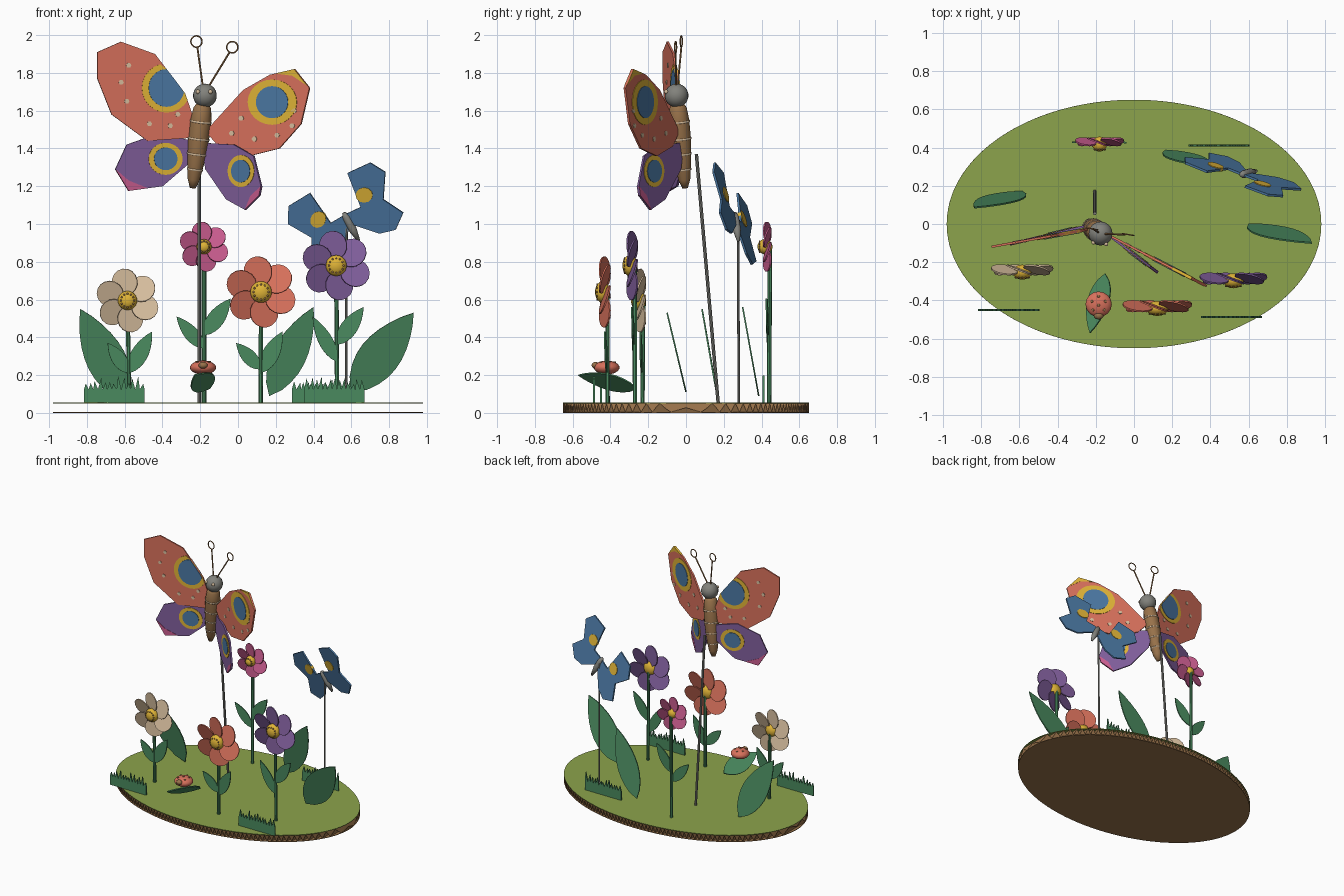
import bpy, bmesh, math, random
from mathutils import Vector as V, Matrix

if "Cube" in bpy.data.objects:
    bpy.data.objects.remove(bpy.data.objects["Cube"])

random.seed(4)

def mat(name, r, g, b):
    m = bpy.data.materials.new(name)
    m.diffuse_color = [((c / 255 + 0.055) / 1.055) ** 2.4 for c in (r, g, b)] + [1]
    m.use_nodes = True
    m.node_tree.nodes["Principled BSDF"].inputs["Base Color"].default_value = m.diffuse_color
    return m

GRASS, LEAF = mat("meadow green", 140, 164, 76), mat("leaf green", 74, 138, 95)
CORAL, PURPLE = mat("coral", 216, 113, 92), mat("purple", 128, 94, 155)
BLUE, YELLOW = mat("blue", 75, 120, 163), mat("yellow", 224, 180, 55)
CREAM, PINK = mat("cream", 215, 190, 158), mat("pink", 200, 92, 142)
BROWN, GREY = mat("cardboard brown", 152, 114, 74), mat("grey", 130, 130, 124)

def make(name, verts, faces, m, smooth=False):
    me = bpy.data.meshes.new(name)
    me.from_pydata([tuple(v) for v in verts], [], faces)
    bm = bmesh.new()
    bm.from_mesh(me)
    bmesh.ops.recalc_face_normals(bm, faces=bm.faces)
    bm.to_mesh(me)
    bm.free()
    me.materials.append(m)
    for p in me.polygons:
        p.use_smooth = smooth
    ob = bpy.data.objects.new(name, me)
    bpy.context.collection.objects.link(ob)
    return ob

def plate(name, pts, normal, t, m):
    """Flat cut-out of 3D outline pts with thickness t along normal."""
    n, k = V(normal).normalized() * t / 2, len(pts)
    verts = [V(p) - n for p in pts] + [V(p) + n for p in pts]
    faces = [list(range(k)), list(range(k, 2 * k))[::-1]]
    faces += [[i, (i + 1) % k, k + (i + 1) % k, k + i] for i in range(k)]
    return make(name, verts, faces, m)

def lathe(name, p, q, profile, m, sides=12, smooth=True):
    """Surface of revolution from p to q; profile = (fraction, radius)."""
    p, q = V(p), V(q)
    rot = (q - p).to_track_quat('Z', 'Y')
    verts, faces = [], []
    for t, r in profile:
        for i in range(sides):
            a = math.tau * i / sides
            verts.append(p.lerp(q, t) + rot @ V((r * math.cos(a), r * math.sin(a), 0)))
    for j in range(len(profile) - 1):
        for i in range(sides):
            k = (i + 1) % sides
            faces.append([j * sides + i, j * sides + k, (j + 1) * sides + k, (j + 1) * sides + i])
    faces += [list(range(sides))[::-1], [(len(profile) - 1) * sides + i for i in range(sides)]]
    return make(name, verts, faces, m, smooth)

def rod(name, p, q, r, m):
    return lathe(name, p, q, [(0, r), (1, r)], m, 8, False)

def ball(name, c, size, m, seg=16):
    bm = bmesh.new()
    bmesh.ops.create_uvsphere(bm, u_segments=seg, v_segments=seg // 2 + 1, radius=1,
                              matrix=Matrix.Translation(c) @ Matrix.Diagonal((*size, 1)))
    me = bpy.data.meshes.new(name)
    bm.to_mesh(me)
    bm.free()
    me.materials.append(m)
    for p in me.polygons:
        p.use_smooth = True
    ob = bpy.data.objects.new(name, me)
    bpy.context.collection.objects.link(ob)
    return ob

def leaf(name, base, tip, hw, normal, t=0.008):
    base, tip = V(base), V(tip)
    side = V(normal).cross(tip - base).normalized()
    n = 9
    half = [(i / n, hw * math.sin(math.pi * (i / n) ** 0.85) ** 0.85) for i in range(1, n)]
    pts = [base] + [base.lerp(tip, f) + side * w for f, w in half] + [tip]
    pts += [base.lerp(tip, f) - side * w for f, w in half[::-1]]
    return plate(name, pts, side.cross(tip - base), t, LEAF)

# Corrugated cardboard base: two sheets with a wave sheet between
A, B = 0.98, 0.65
def oval(z):
    return [(A * math.cos(math.tau * i / 96), B * math.sin(math.tau * i / 96), z) for i in range(96)]
plate("base_top_sheet", oval(0.053), (0, 0, 1), 0.004, GRASS)
plate("base_bottom_sheet", oval(0.002), (0, 0, 1), 0.004, BROWN)
N, wave = 260, []
for i in range(N + 1):
    x = -A + 2 * A * i / N
    y = B * math.sqrt(max(0.00001, 1 - (x / A) ** 2))
    z = 0.0275 + 0.0235 * math.sin(i * math.pi / 2)
    wave += [(x, -y, z), (x, y, z)]
make("base_wave_sheet", wave, [[2 * i, 2 * i + 1, 2 * i + 3, 2 * i + 2] for i in range(N)], BROWN)

# Flowers: centre, radius, colour, stem foot, leaf roots (z) and leaf tips (x, z)
def flower(tag, c, R, m, foot, left, right):
    c = V(c)
    rod(tag + "_stem", foot, c + V((0, 0.014, 0)), 0.012, LEAF)
    for i in range(6):
        a = math.pi / 2 + 0.15 + i * math.tau / 6
        rad, tan = V((math.cos(a), 0, math.sin(a))), V((-math.sin(a), 0, math.cos(a)))
        tan = (tan * math.cos(0.36) + V((0, math.sin(0.36), 0))).normalized()
        pts = [c + rad * R * (0.58 + 0.42 * math.cos(b)) + tan * R * 0.42 * math.sin(b)
               for b in [math.tau * k / 16 for k in range(16)]]
        plate(tag + "_petal", pts, rad.cross(tan), 0.008, m)
    r = R * 0.3
    ball(tag + "_centre", c + V((0, -0.012, 0)), (r, 0.04, r), YELLOW)
    for i in range(12):
        a = math.tau * i / 12
        ball(tag + "_seed", c + V((0.7 * r * math.cos(a), -0.041, 0.7 * r * math.sin(a))),
             (0.006, 0.004, 0.006), BROWN, 6)
    for root, tip, hw, s in ((left[0], left[1:], 0.038, -1), (right[0], right[1:], 0.045, 1)):
        f = (root - foot[2]) / (c.z - foot[2])
        p = V(foot).lerp(c, f)
        leaf(tag + "_stem_leaf", p, (tip[0], p.y - 0.01, tip[1]), hw, (0.15 * s, 1, 0.1))

flower("cream_flower", (-0.585, -0.24, 0.595), 0.17, CREAM, (-0.575, -0.23, 0.055),
       (0.21, -0.69, 0.37), (0.21, -0.455, 0.43))
flower("pink_flower", (-0.18, 0.43, 0.88), 0.133, PINK, (-0.18, 0.44, 0.055),
       (0.34, -0.325, 0.51), (0.41, -0.04, 0.605))
flower("coral_flower", (0.122, -0.43, 0.64), 0.19, CORAL, (0.12, -0.415, 0.055),
       (0.23, -0.01, 0.37), (0.21, 0.235, 0.43))
flower("purple_flower", (0.52, -0.285, 0.78), 0.185, PURPLE, (0.525, -0.27, 0.055),
       (0.27, 0.395, 0.51), (0.36, 0.665, 0.56))

# Large cut-out leaves
leaf("large_leaf_left", (-0.585, 0.17, 0.06), (-0.835, 0.085, 0.55), 0.105, (0, 1, 0.19))
leaf("large_leaf_right", (0.6, 0, 0.11), (0.93, -0.1, 0.53), 0.11, (0, 1, 0.24))
leaf("large_leaf_back", (0.165, 0.385, 0.09), (0.4, 0.3, 0.56), 0.09, (0, 1, 0.18))

# Grass strips
for x0, y in ((-0.815, -0.45), (0.35, -0.487), (0.285, 0.41)):
    n, w = 13, 0.32
    pts = [(x0 + w, y, 0.055), (x0, y, 0.055)]
    for i in range(n):
        pts.append((x0 + w * i / n, y, 0.125))
        pts.append((x0 + w * (i + random.uniform(0.2, 0.8)) / n, y, random.uniform(0.15, 0.2)))
    pts.append((x0 + w, y, 0.125))
    plate("grass_strip", pts, (0, 1, 0), 0.01, LEAF)

# Ladybird on its leaf
leaf("ladybird_leaf", (-0.15, -0.26, 0.13), (-0.23, -0.57, 0.2), 0.07, (-0.6, 0.2, 0.8))
bug = V((-0.185, -0.42, 0.24))
ball("ladybird_body", bug, (0.07, 0.068, 0.037), CORAL)
ball("ladybird_head", bug + V((0, -0.06, 0.012)), (0.026, 0.02, 0.018), BROWN, 10)
for dx, dy in ((-0.03, -0.03), (0.03, -0.03), (-0.035, 0.015), (0.035, 0.015), (0, 0.042), (0, -0.005)):
    dz = 0.037 * math.sqrt(1 - (dx / 0.07) ** 2 - (dy / 0.068) ** 2)
    ball("ladybird_spot", bug + V((dx, dy, dz)), (0.008, 0.008, 0.004), BROWN, 8)

# Large butterfly wings, drawn in front view and laid on a slanted upright plane
def wing(tag, outline, plane, m, spot, rings, dots=(), tip=(), tipm=None):
    x0, y0, k = plane
    place = lambda p: (p[0], y0 + k * (p[0] - x0), p[1])
    nrm = (-k, 1, 0)
    plate(tag, [place(p) for p in outline], nrm, 0.012, m)
    def inside(c, d):                       # keep a spot within the convex outline
        s = 1
        for a, b in zip(outline, outline[1:] + outline[:1]):
            e = (b[0] - a[0], b[1] - a[1])
            den = d[0] * e[1] - d[1] * e[0]
            if abs(den) > 1e-9:
                u = ((a[0] - c[0]) * e[1] - (a[1] - c[1]) * e[0]) / den
                if u > 0:
                    s = min(s, u)
        return place((c[0] + s * d[0], c[1] + s * d[1]))
    def disc(name, c, rx, rz, t, mm, sides):
        angs = [math.tau * i / sides for i in range(sides)]
        plate(name, [inside(c, (rx * math.cos(a), rz * math.sin(a))) for a in angs], nrm, t, mm)
    for (rx, rz), t, mm in zip(rings, (0.018, 0.024), (YELLOW, BLUE)):
        disc(tag + "_ring", spot, rx, rz, t, mm, 24)
    for d in dots:
        disc(tag + "_dot", d, 0.014, 0.014, 0.018, CREAM, 6)
    if tip:
        plate(tag + "_tip", [place(p) for p in tip], nrm, 0.016, tipm)

RP, LP = (-0.13, -0.06, -0.52), (-0.25, -0.03, 0.18)
wing("right_upper_wing", [(-0.17, 1.49), (0.03, 1.71), (0.17, 1.79), (0.3, 1.82), (0.38, 1.72),
     (0.335, 1.53), (0.22, 1.4), (0.06, 1.36), (-0.1, 1.41)], RP, CORAL, (0.185, 1.645),
     [(0.13, 0.12), (0.085, 0.085)],
     [(0.3, 1.6), (0.29, 1.52), (0.21, 1.47), (0.09, 1.45), (-0.03, 1.48), (0.02, 1.56)],
     [(0.2, 1.797), (0.3, 1.82), (0.37, 1.732), (0.29, 1.785)], YELLOW)
wing("left_upper_wing", [(-0.745, 1.91), (-0.62, 1.965), (-0.44, 1.9), (-0.28, 1.69), (-0.215, 1.5),
     (-0.26, 1.455), (-0.48, 1.44), (-0.67, 1.58), (-0.745, 1.77)], LP, CORAL, (-0.38, 1.72),
     [(0.13, 0.13), (0.095, 0.1)],
     [(-0.58, 1.84), (-0.62, 1.75), (-0.59, 1.65), (-0.47, 1.53), (-0.36, 1.52), (-0.32, 1.58)])
wing("right_lower_wing", [(-0.19, 1.43), (-0.02, 1.42), (0.085, 1.36), (0.125, 1.2), (0.115, 1.15),
     (0.04, 1.075), (-0.06, 1.13), (-0.17, 1.29)], (-0.19, -0.015, -0.76), PURPLE, (0.02, 1.28),
     [(0.07, 0.085), (0.05, 0.06)], (), [(0.04, 1.075), (0.115, 1.15), (0.125, 1.2), (0.07, 1.15)], PINK)
wing("left_lower_wing", [(-0.24, 1.44), (-0.42, 1.48), (-0.59, 1.42), (-0.65, 1.29), (-0.58, 1.175),
     (-0.4, 1.2), (-0.26, 1.32)], (-0.25, -0.01, 0.24), PURPLE, (-0.385, 1.345),
     [(0.09, 0.085), (0.062, 0.06)], (), [(-0.65, 1.29), (-0.58, 1.175), (-0.48, 1.19), (-0.58, 1.23)], PINK)

# Large butterfly body, head, feelers and support stick
top, end = V((-0.185, -0.045, 1.64)), V((-0.24, -0.005, 1.19))
lathe("butterfly_body", top, end, [(0, 0.03), (0.06, 0.047), (0.2, 0.055), (0.45, 0.055),
      (0.7, 0.045), (0.9, 0.032), (1, 0.015)], BROWN, 14)
for f, r in ((0.22, 0.058), (0.42, 0.058), (0.6, 0.052), (0.78, 0.043)):
    lathe("body_band", top.lerp(end, f - 0.01), top.lerp(end, f + 0.01), [(0, r), (1, r)], CREAM, 14)
ball("butterfly_head", (-0.175, -0.05, 1.68), (0.063, 0.063, 0.063), GREY, 20)
for p in ((-0.212, -0.097, 1.7), (-0.146, -0.105, 1.7)):
    ball("butterfly_eye", p, (0.012, 0.012, 0.012), CREAM, 8)
for p, q, c in (((-0.185, -0.045, 1.72), (-0.215, -0.025, 1.934), (-0.22, -0.025, 1.966)),
                ((-0.16, -0.052, 1.72), (-0.046, -0.055, 1.907), (-0.03, -0.055, 1.936))):
    rod("feeler", p, q, 0.005, BROWN)
    bpy.ops.mesh.primitive_torus_add(major_radius=0.03, minor_radius=0.004, major_segments=20,
        minor_segments=6, location=c, rotation=(math.pi / 2, 0, -0.17))
    bpy.context.object.name = "feeler_ring"
    bpy.context.object.data.materials.append(BROWN)
rod("butterfly_stick", (-0.205, 0.17, 0.055), (-0.205, 0.055, 1.37), 0.009, GREY)

# Small blue butterfly: one wing mirrored over its slanted body axis
ax, o = (math.cos(math.radians(118)), math.sin(math.radians(118))), (0.58, 1.03)
def flip(p):
    dx, dz = p[0] - o[0], p[1] - o[1]
    d = 2 * (dx * ax[0] + dz * ax[1])
    return (o[0] + d * ax[0] - dx, o[1] + d * ax[1] - dz)
lay = lambda p: V((p[0], 0.265 - 0.245 * (p[0] - 0.57) - 0.27 * (p[1] - 1.02), p[1]))
shape = [(0.565, 1.05), (0.65, 1.09), (0.58, 1.27), (0.7, 1.325), (0.78, 1.275), (0.77, 1.13),
         (0.875, 1.06), (0.835, 0.97), (0.75, 0.95), (0.6, 1.0)]
spot = [(0.67 + 0.045 * math.cos(i * math.pi / 6), 1.155 + 0.04 * math.sin(i * math.pi / 6)) for i in range(12)]
for side, f in (("right", lambda p: p), ("left", flip)):
    plate("blue_butterfly_wing_" + side, [lay(f(p)) for p in shape], (0.245, 1, 0.27), 0.012, BLUE)
    plate("blue_butterfly_spot_" + side, [lay(f(p)) for p in spot], (0.245, 1, 0.27), 0.02, YELLOW)
lathe("blue_butterfly_body", lay((0.56, 1.06)), lay((0.64, 0.91)),
      [(0, 0.01), (0.15, 0.02), (0.6, 0.022), (1, 0.008)], GREY)
rod("blue_butterfly_stick", (0.572, 0.28, 0.055), (0.575, 0.275, 1.02), 0.007, GREY)
